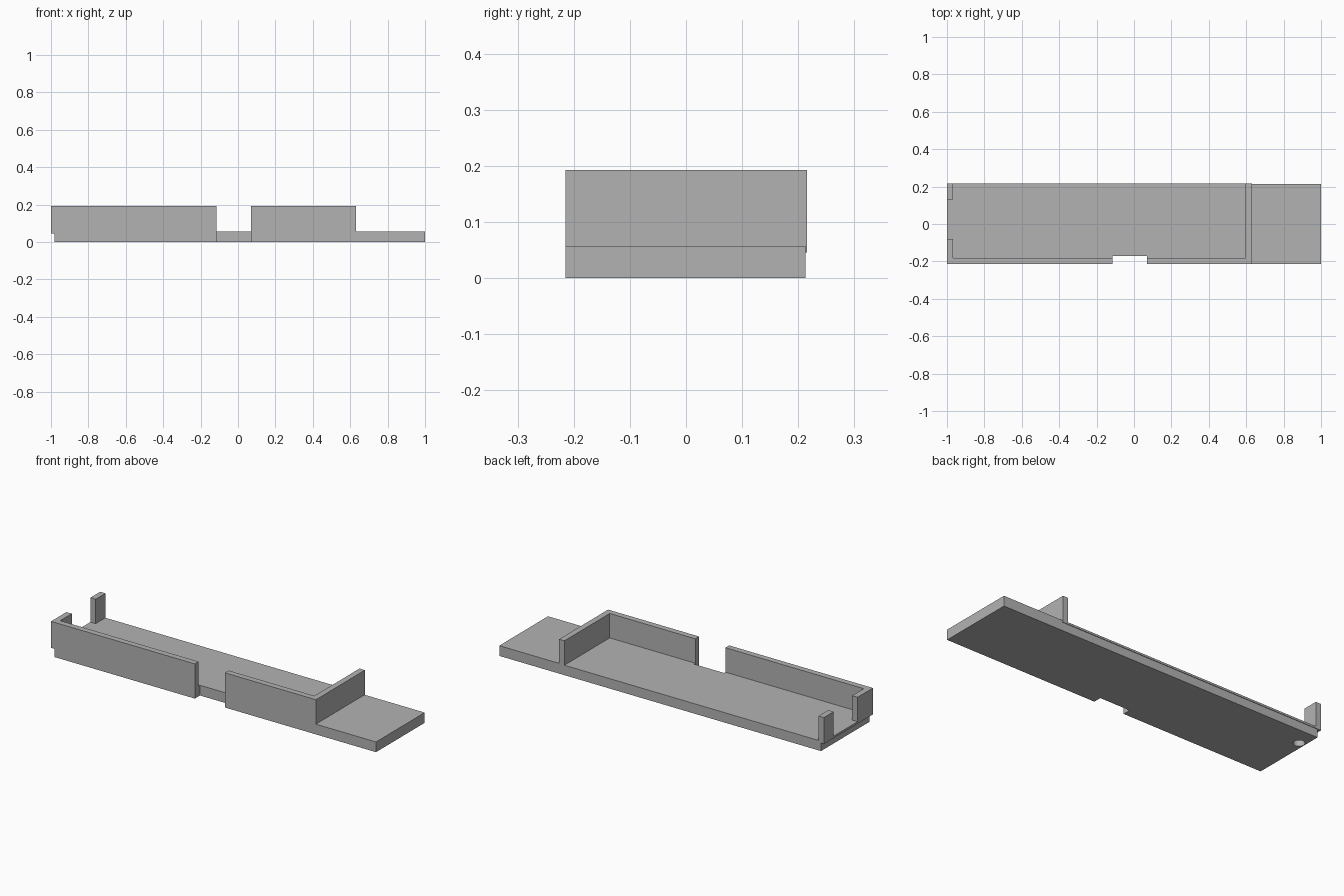
import bpy, bmesh, math

if "Cube" in bpy.data.objects:
    bpy.data.objects.remove(bpy.data.objects["Cube"])

grey = bpy.data.materials.new("mid_grey")
grey.diffuse_color = (0.45, 0.45, 0.45, 1)
grey.use_nodes = True
grey.node_tree.nodes["Principled BSDF"].inputs["Base Color"].default_value = grey.diffuse_color

X0, X1 = -1.0, 1.0            # overall length
FRONT, BACK = -0.215, 0.216   # overall depth
NL, NR, NY = -0.115, 0.07, -0.17   # front notch
WALL_R, T = 0.63, 0.033       # outer face of the cross wall, wall thickness
LEDGE, DECK, TOP = 0.046, 0.057, 0.193


def prism(name, outline, z0, z1):
    """Extrude a plan outline between two heights."""
    bm = bmesh.new()
    face = bm.faces.new([bm.verts.new((x, y, z0)) for x, y in outline])
    up = bmesh.ops.extrude_face_region(bm, geom=[face])["geom"]
    bmesh.ops.translate(bm, vec=(0, 0, z1 - z0),
                        verts=[v for v in up if isinstance(v, bmesh.types.BMVert)])
    bmesh.ops.recalc_face_normals(bm, faces=bm.faces)
    mesh = bpy.data.meshes.new(name)
    bm.to_mesh(mesh)
    bm.free()
    mesh.materials.append(grey)
    ob = bpy.data.objects.new(name, mesh)
    bpy.context.collection.objects.link(ob)
    return ob


def combine(target, other, operation):
    """Apply a boolean and remove the operand."""
    mod = target.modifiers.new("combine", 'BOOLEAN')
    mod.operation, mod.solver, mod.object = operation, 'EXACT', other
    bpy.context.view_layer.objects.active = target
    bpy.ops.object.modifier_apply(modifier=mod.name)
    bpy.data.objects.remove(other)


notch = [(NL, FRONT), (NL, NY), (NR, NY), (NR, FRONT)]

# Floor slab with the front notch
tray = prism("tray", [(-0.98, FRONT)] + notch
             + [(X1, FRONT), (X1, 0.213), (-0.98, 0.213)], 0, DECK)

# Slightly overhanging deck under the walled area
deck = prism("deck", [(X0, FRONT)] + notch
             + [(WALL_R, FRONT), (WALL_R, BACK), (X0, BACK)], LEDGE, DECK)

# Left front wall returning along the left end
left_wall = prism("left_wall", [
    (X0, FRONT), (NL, FRONT), (NL, FRONT + T), (X0 + T, FRONT + T),
    (X0 + T, -0.08), (X0, -0.08)], LEDGE, TOP)

# Right front wall turning into the full cross wall
right_wall = prism("right_wall", [
    (NR, FRONT), (WALL_R, FRONT), (WALL_R, BACK), (WALL_R - T, BACK),
    (WALL_R - T, FRONT + T), (NR, FRONT + T)], LEDGE, TOP)

# Back left corner post
post = prism("corner_post", [(X0, 0.13), (X0 + T, 0.13), (X0 + T, BACK), (X0, BACK)],
             LEDGE, TOP)

for part in (deck, left_wall, right_wall, post):
    combine(tray, part, 'UNION')

# Blind round hole in the underside
hole = prism("hole_cutter", [(-0.947 + 0.029 * math.cos(a * math.tau / 32),
                              0.113 + 0.029 * math.sin(a * math.tau / 32))
                             for a in range(32)], -0.02, LEDGE)
combine(tray, hole, 'DIFFERENCE')

# Flat walls, smooth hole
bpy.ops.object.select_all(action='DESELECT')
tray.select_set(True)
bpy.context.view_layer.objects.active = tray
bpy.ops.object.shade_smooth_by_angle(angle=math.radians(30))
